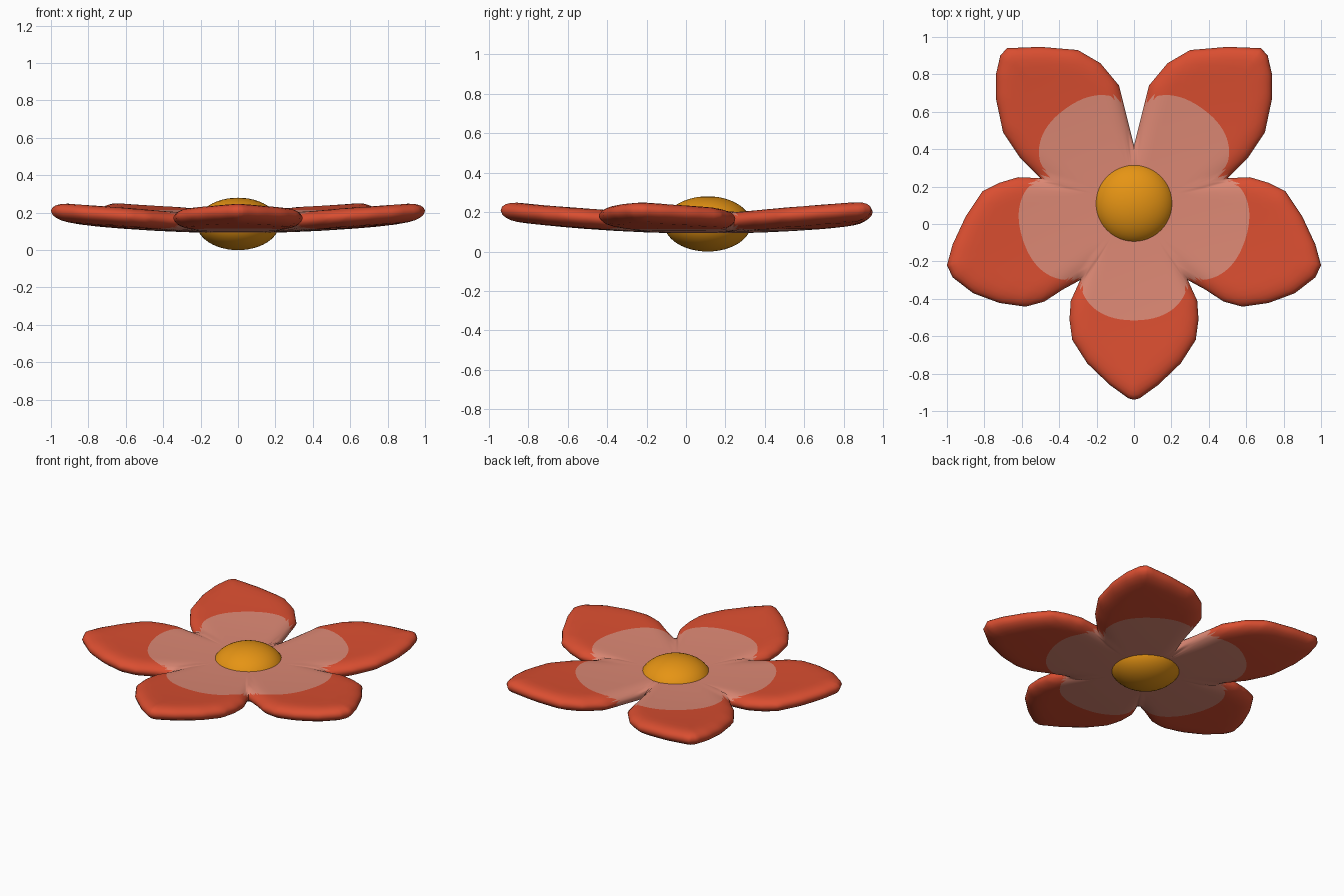
import bpy, bmesh, math
from mathutils import Vector

if "Cube" in bpy.data.objects:
    bpy.data.objects.remove(bpy.data.objects["Cube"])

CENTRE = Vector((0, 0.11))


def material(name, rgb):
    m = bpy.data.materials.new(name)
    m.diffuse_color = (*rgb, 1)
    m.use_nodes = True
    m.node_tree.nodes["Principled BSDF"].inputs["Base Color"].default_value = m.diffuse_color
    return m


red = material("petal red", (0.70, 0.076, 0.030))
pink = material("petal pink", (0.716, 0.246, 0.175))
gold = material("centre gold", (0.79, 0.296, 0.007))

# Right half of the flower outline, from the front tip to the rear notch
half = [(0, -0.94), (0.03, -0.932), (0.13, -0.86), (0.25, -0.745), (0.33, -0.62),
        (0.345, -0.51), (0.338, -0.41), (0.288, -0.30),
        (0.38, -0.35), (0.48, -0.415), (0.58, -0.442), (0.72, -0.422), (0.86, -0.37),
        (0.97, -0.285), (1.0, -0.22), (0.97, -0.11), (0.90, 0.04), (0.81, 0.175),
        (0.72, 0.22), (0.62, 0.25), (0.50, 0.245),
        (0.61, 0.355), (0.70, 0.49), (0.738, 0.67), (0.738, 0.80), (0.715, 0.90),
        (0.68, 0.94), (0.50, 0.947), (0.30, 0.93), (0.18, 0.86), (0.08, 0.74), (0, 0.42)]
corners = [Vector(p) for p in half] + [Vector((-x, y)) for x, y in half[-2:0:-1]]
edges = [(a, corners[(i + 1) % len(corners)]) for i, a in enumerate(corners)]
outline = [a.lerp(b, k / 4) for a, b in edges for k in range(4)]


def edge_distance(p):
    best = 9
    for a, b in edges:
        ab = b - a
        t = max(0, min(1, (p - a).dot(ab) / ab.length_squared))
        best = min(best, (a + ab * t - p).length)
    return best


def pink_radius(p):
    # pink zone reaches furthest along each petal's midline
    v = p - CENTRE
    off = (math.degrees(math.atan2(v.y, v.x)) + 90 + 36) % 72 - 36
    return 0.625 - 0.13 * abs(off / 36) ** 3


# Petals: one rounded, slightly cupped sheet made of rings
bm = bmesh.new()
fractions = [(0, f) for f in (0.25, 0.5, 0.75, 1)] + \
            [(1, f) for f in (0.25, 0.5, 0.68, 0.8, 0.88, 0.94, 0.98, 1)]


def ring_points(stage, f):
    pts = []
    for o in outline:
        d = o - CENTRE
        border = min(pink_radius(o), d.length * 0.8)
        r = border * f if stage == 0 else border + (d.length - border) * f
        pts.append(CENTRE + d.normalized() * r)
    return pts


rings = [ring_points(*sf) for sf in fractions]
rim = None
for side in (1, -1):
    layers = []
    for k, pts in enumerate(rings):
        if k == len(rings) - 1 and rim:
            layers.append(rim)
            continue
        layer = []
        for p in pts:
            d = min(1, edge_distance(p) / 0.11)
            h = 0.05 * math.sqrt(max(0, 1 - (1 - d) ** 2.4))
            z = 0.141 + 0.062 * (p - CENTRE).length_squared + side * h
            layer.append(bm.verts.new((p.x, p.y, z)))
        layers.append(layer)
    rim = layers[-1]
    hub = bm.verts.new((CENTRE.x, CENTRE.y, 0.141 + side * 0.05))
    n = len(outline)
    for i in range(n):
        j = (i + 1) % n
        bm.faces.new((hub, layers[0][i], layers[0][j]))
        for a, b in zip(layers, layers[1:]):
            bm.faces.new((a[i], b[i], b[j], a[j]))
bmesh.ops.recalc_face_normals(bm, faces=bm.faces)
for f in bm.faces:
    c = f.calc_center_median().xy
    f.material_index = 0 if (c - CENTRE).length > pink_radius(c) else 1
mesh = bpy.data.meshes.new("petals")
bm.to_mesh(mesh)
bm.free()
mesh.materials.append(red)
mesh.materials.append(pink)
petals = bpy.data.objects.new("petals", mesh)
bpy.context.collection.objects.link(petals)

# Flattened ball in the middle
bpy.ops.mesh.primitive_uv_sphere_add(segments=48, ring_count=24, radius=1,
                                     location=(CENTRE.x, CENTRE.y, 0.14))
ball = bpy.context.object
ball.name = "flower_centre"
ball.scale = (0.22, 0.22, 0.14)
ball.data.materials.append(gold)

# Smooth shading
for ob in (petals, ball):
    bpy.ops.object.select_all(action='DESELECT')
    ob.select_set(True)
    bpy.context.view_layer.objects.active = ob
    bpy.ops.object.shade_smooth_by_angle(angle=math.radians(60))
